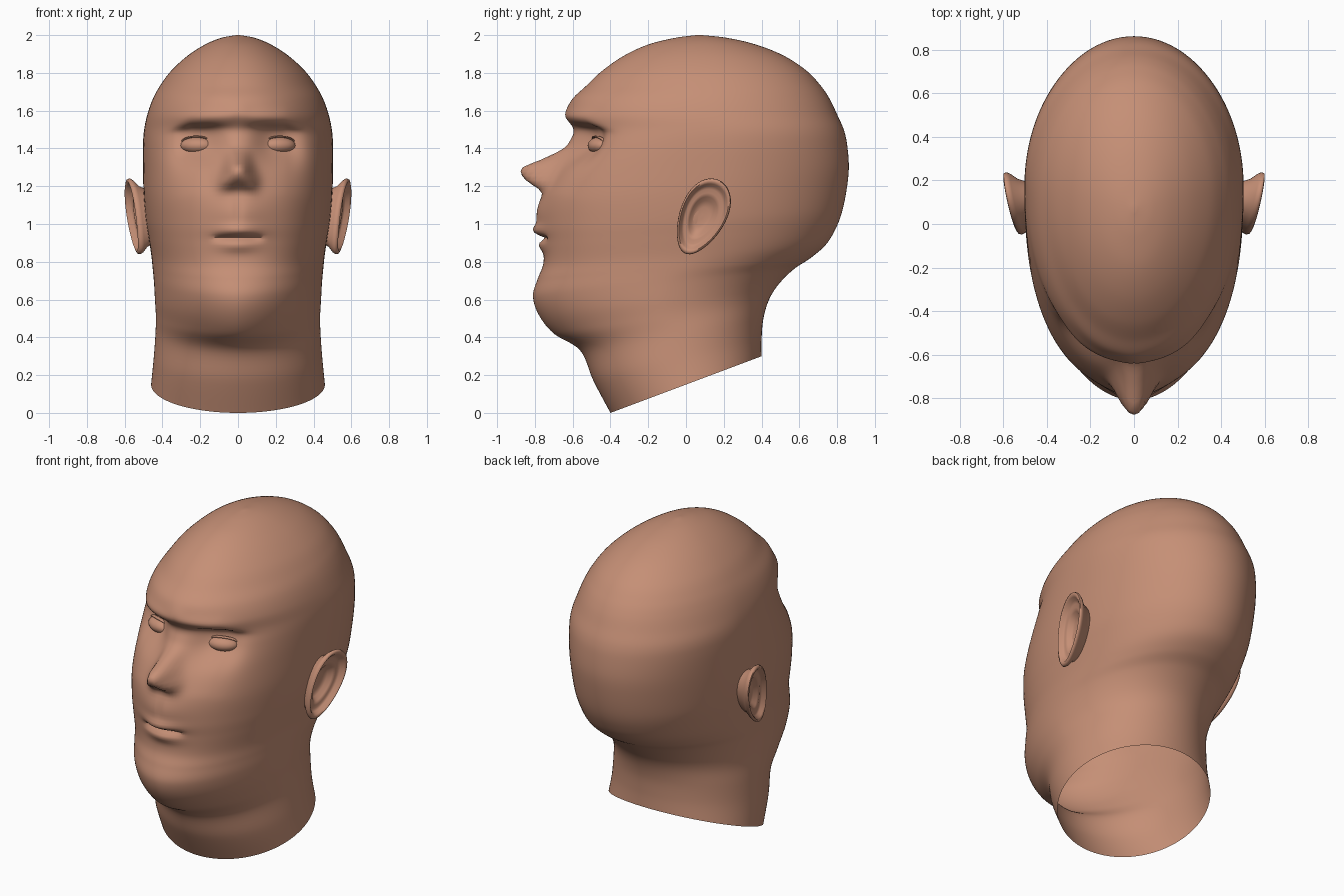
import bpy, bmesh, math
from mathutils import Matrix

if "Cube" in bpy.data.objects:
    bpy.data.objects.remove(bpy.data.objects["Cube"])

skin = bpy.data.materials.new("skin")
skin.diffuse_color = (0.56, 0.275, 0.18, 1)
skin.use_nodes = True
skin.node_tree.nodes["Principled BSDF"].inputs["Base Color"].default_value = skin.diffuse_color


def finish(bm, name, angle=40):
    bmesh.ops.recalc_face_normals(bm, faces=bm.faces)
    me = bpy.data.meshes.new(name)
    bm.to_mesh(me)
    bm.free()
    me.materials.append(skin)
    ob = bpy.data.objects.new(name, me)
    bpy.context.collection.objects.link(ob)
    bpy.ops.object.select_all(action='DESELECT')
    ob.select_set(True)
    bpy.context.view_layer.objects.active = ob
    bpy.ops.object.shade_smooth_by_angle(angle=math.radians(angle))
    return ob


def bridge(bm, rings):
    for a, b in zip(rings, rings[1:]):
        n = len(a)
        for i in range(n):
            j = (i + 1) % n
            bm.faces.new((a[i], a[j], b[j], b[i]))


def spline(rows, steps):
    out = []
    for i in range(len(rows) - 1):
        p0, p1 = rows[max(i - 1, 0)], rows[i]
        p2, p3 = rows[i + 1], rows[min(i + 2, len(rows) - 1)]
        for s in range(steps):
            t = s / steps
            out.append([0.5 * (2 * b + (c - a) * t + (2 * a - 5 * b + 4 * c - d) * t * t
                               + (3 * b - a - 3 * c + d) * t ** 3)
                        for a, b, c, d in zip(p0, p1, p2, p3)])
    out.append(list(rows[-1]))
    return out


def smooth_table(rows):
    """Dense spline version of a (z, value) table."""
    return spline(rows, 8)


def look_up(z, table):
    if z <= table[0][0]:
        return table[0][1]
    for (z0, v0), (z1, v1) in zip(table, table[1:]):
        if z <= z1:
            return v0 + (v1 - v0) * (z - z0) / (z1 - z0)
    return table[-1][1]


def g(d, s, p=2):
    return math.exp(-abs(d / s) ** p)


# Head cross-sections: front y, front z, back y, back z, half width, front roundness
SECTIONS = [
    (-.40, 0, .40, .30, .46, 2), (-.49, .17, .40, .39, .447, 2),
    (-.56, .33, .41, .50, .437, 1.9), (-.70, .42, .44, .60, .435, 1.75),
    (-.78, .52, .49, .68, .44, 1.8), (-.81, .62, .57, .76, .445, 1.9),
    (-.785, .71, .66, .82, .452, 2.05), (-.755, .79, .74, .89, .46, 2.2),
    (-.75, .90, .79, .97, .475, 2.3), (-.755, 1.0, .825, 1.06, .49, 2.3),
    (-.745, 1.14, .85, 1.18, .50, 2.3), (-.69, 1.30, .862, 1.30, .503, 2.3),
    (-.625, 1.42, .853, 1.42, .503, 2.3), (-.595, 1.50, .835, 1.50, .497, 2.25),
    (-.62, 1.58, .80, 1.58, .48, 2.15), (-.60, 1.66, .762, 1.66, .452, 2.05),
    (-.53, 1.73, .715, 1.73, .414, 2), (-.445, 1.81, .64, 1.81, .355, 2),
    (-.33, 1.89, .52, 1.89, .268, 2), (-.20, 1.95, .37, 1.95, .175, 2),
    (-.06, 1.985, .22, 1.985, .09, 2), (.055, 2.0, .085, 2.0, .01, 2)]

NOSE = smooth_table([(1.15, 0), (1.18, .02), (1.23, .12), (1.265, .165), (1.30, .175),
                     (1.34, .10), (1.40, .015), (1.46, 0), (1.52, 0)])
NOSE_WIDTH = smooth_table([(1.17, .09), (1.25, .075), (1.36, .058), (1.5, .06)])
SOCKET = smooth_table([(1.16, 0), (1.28, .025), (1.38, .085), (1.44, .095), (1.50, .07),
                       (1.535, .01), (1.57, 0)])


def face_relief(x, z):
    """Backward push (+y) of the face surface at x, z."""
    ax = abs(x)
    d = -look_up(z, NOSE) * g(x, look_up(z, NOSE_WIDTH), 2.6)
    d -= .035 * g(ax - .07, .042) * g(z - 1.22, .05)               # nostril wings
    zs = z + .25 * max(0, ax - .25)
    d += look_up(zs, SOCKET) * g(ax - .21, .125, 2.6)              # eye sockets
    d -= .018 * g(ax - .17, .15, 4) * g(zs - 1.565, .04)           # brow ridge
    d -= .016 * g(x, .06) * g(z - 1.58, .06)                       # brow centre
    d -= .04 * g(x, .13) * g(z - 1.05, .12)                        # muzzle
    d -= .032 * g(x, .11) * g(z - .965, .032)                      # upper lip
    d -= .022 * g(x, .10) * g(z - .885, .032)                      # lower lip
    d += .03 * g(x, .125, 6) * g(z - .926, .014)                   # mouth line
    d += .008 * g(x, .02) * g(z - 1.07, .06)                       # philtrum
    return d


# Head and neck, open at the bottom
N = 144
bm = bmesh.new()
rings = []
for yf, zf, yb, zb, w, p in spline(SECTIONS, 7):
    cy = yf + (yb - yf) * (.5 + .04 * min(1, zf))
    ring = []
    for i in range(N):
        t = 2 * math.pi * i / N
        a = t - .35 * math.sin(t)          # denser towards the face
        s, c = math.sin(a), math.cos(a)
        e = 2 / p if c > 0 else 1.0
        x = w * math.copysign(abs(s) ** e, s)
        y = cy - (cy - yf) * c ** e if c > 0 else cy - (yb - cy) * c
        z = zf + (zb - zf) * (y - yf) / (yb - yf)
        if c > 0 and .7 < z < 1.75:
            y += face_relief(x, z) * min(1, c * 2)
        ring.append(bm.verts.new((x, y, z)))
    rings.append(ring)
bridge(bm, rings)
bm.faces.new(rings[-1])
finish(bm, "head_and_neck", 50)

# Ears: scale of outline, outward offset
EAR = [(.66, -.07), (.80, -.005), (.95, .022), (1.0, .038), (.98, .05), (.92, .054), (.86, .046),
       (.80, .028), (.72, .020), (.62, .022), (.52, .014), (.42, -.008), (.25, -.015), (.05, -.015)]
tilt = math.radians(25)
for side, label in ((1, "left"), (-1, "right")):
    bm = bmesh.new()
    rings = []
    for sc, off in EAR:
        ring = []
        for i in range(48):
            a = 2 * math.pi * i / 48
            v = .214 * math.sin(a) * sc
            u = .122 * math.cos(a) * sc * (1 + .18 * math.sin(a))
            y = .085 + u * math.cos(tilt) + v * math.sin(tilt)
            z = 1.038 - u * math.sin(tilt) + v * math.cos(tilt)
            x = .51 + .2 * (y - .085) + .08 * (z - 1.042) + off
            ring.append(bm.verts.new((side * x, y, z)))
        rings.append(ring)
    bridge(bm, rings)
    bm.faces.new(rings[-1])
    finish(bm, label + "_ear", 60)

# Eyes with a raised lid around each
for side, label in ((1, "left"), (-1, "right")):
    place = Matrix.Translation((side * .215, -.455, 1.415)) @ Matrix.Rotation(side * .32, 4, 'Z')
    bm = bmesh.new()
    bmesh.ops.create_uvsphere(bm, u_segments=32, v_segments=20, radius=1)
    bmesh.ops.transform(bm, matrix=place @ Matrix.Diagonal((.092, .062, .046, 1)), verts=bm.verts)
    finish(bm, label + "_eye", 60)

    bm = bmesh.new()
    rings = []
    for i in range(41):
        a = 2 * math.pi * i / 40
        ring = []
        for j in range(10):
            b = 2 * math.pi * j / 10
            r = 1 + .10 * math.cos(b)
            px, pz = .095 * math.cos(a) * r, .048 * math.sin(a) * r
            py = -.025 + .035 * math.cos(a) ** 2 - .014 * math.sin(b)
            ring.append(bm.verts.new(place @ Matrix.Translation((px, py, pz)).translation))
        rings.append(ring)
    bridge(bm, rings)
    bmesh.ops.remove_doubles(bm, verts=bm.verts, dist=.00001)
    finish(bm, label + "_eyelid", 60)
